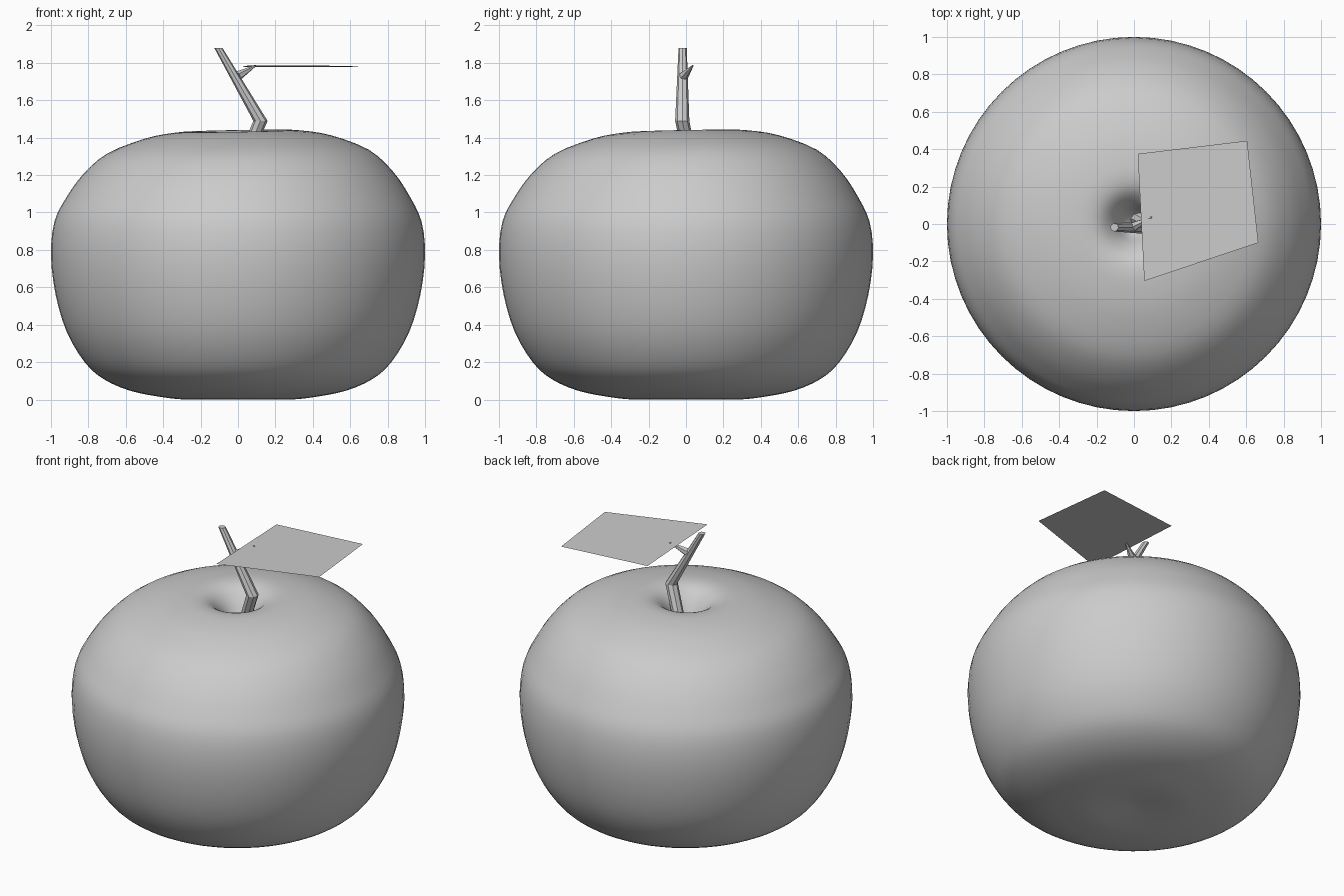
import bpy, bmesh, math
from mathutils import Vector

cube = bpy.data.objects.get("Cube")
if cube:
    bpy.data.objects.remove(cube, do_unlink=True)

# Single plain grey for every part
grey = bpy.data.materials.new("plain_grey")
grey.use_nodes = True
colour = (0.6, 0.6, 0.6, 1)
grey.diffuse_color = colour
grey.node_tree.nodes["Principled BSDF"].inputs["Base Color"].default_value = colour


def finish(name, bm, smooth):
    """Turn a bmesh into a named object."""
    mesh = bpy.data.meshes.new(name)
    for face in bm.faces:
        face.smooth = smooth
    bm.to_mesh(mesh)
    bm.free()
    mesh.materials.append(grey)
    obj = bpy.data.objects.new(name, mesh)
    bpy.context.collection.objects.link(obj)
    return obj


def smooth_path(points, steps):
    """Catmull-Rom curve through the points."""
    pts = [Vector(p) for p in points]
    pts = [2 * pts[0] - pts[1]] + pts + [2 * pts[-1] - pts[-2]]
    path = []
    for a, b, c, d in zip(pts, pts[1:], pts[2:], pts[3:]):
        for i in range(steps):
            t = i / steps
            path.append(0.5 * (2 * b + (c - a) * t + (2 * a - 5 * b + 4 * c - d) * t**2
                               + (3 * b - a - 3 * c + d) * t**3))
    return path + [pts[-2]]


def tube(name, rings, sides, smooth=False):
    """Loft horizontal rings given as (centre, radius), with capped ends."""
    bm = bmesh.new()
    loops = []
    for (x, y, z), r in rings:
        angles = [math.tau * i / sides for i in range(sides)]
        loops.append([bm.verts.new((x + r * math.cos(a), y + r * math.sin(a), z)) for a in angles])
    for low, high in zip(loops, loops[1:]):
        for i in range(sides):
            j = (i + 1) % sides
            bm.faces.new((low[i], low[j], high[j], high[i]))
    bm.faces.new(loops[0][::-1])
    bm.faces.new(loops[-1])
    return finish(name, bm, smooth)


# Fruit body: a lathed profile from the base dimple to the bottom of the stem hollow
profile = [(0.001, 0.02), (0.14, 0.008), (0.28, 0.0), (0.42, 0.015), (0.58, 0.048),
           (0.72, 0.11), (0.82, 0.2), (0.915, 0.36), (0.975, 0.56), (1.0, 0.77),
           (0.982, 0.95), (0.92, 1.08), (0.83, 1.21), (0.70, 1.325), (0.5, 1.403),
           (0.34, 1.432), (0.24, 1.434), (0.17, 1.41), (0.11, 1.35), (0.06, 1.27), (0.001, 1.22)]
fruit = tube("fruit_body", [((0, 0, p.y), p.x) for p in smooth_path(profile, 3)], 64, True)
# The shoulder rises slightly towards the back left
for v in fruit.data.vertices:
    v.co.z += 0.018 * (v.co.x + v.co.y) * max(0, min(1, (v.co.z - 1) / 0.4))

# Bent stem
tube("stem", [((0, 0.04, 1.2), 0.036), ((0.12, -0.02, 1.49), 0.038),
              ((-0.105, -0.018, 1.88), 0.022)], 8)

# Short tapering leaf stalk
bm = bmesh.new()
start, end = Vector((0.0, -0.012, 1.73)), Vector((0.095, 0.037, 1.786))
axis = end - start
bmesh.ops.create_cone(bm, cap_ends=True, segments=6, radius1=0.026, radius2=0.004,
                      depth=axis.length)
turn = axis.to_track_quat("Z", "Y").to_matrix().to_4x4()
bmesh.ops.transform(bm, matrix=turn, verts=bm.verts)
bmesh.ops.translate(bm, vec=(start + end) / 2, verts=bm.verts)
finish("leaf_stalk", bm, False)

# Flat four-cornered leaf
bm = bmesh.new()
outline = [(0.055, -0.305), (0.665, -0.1), (0.605, 0.445), (0.02, 0.375)]
bm.faces.new([bm.verts.new((x, y, 1.783 - 0.01 * y)) for x, y in outline])
finish("leaf", bm, False)
